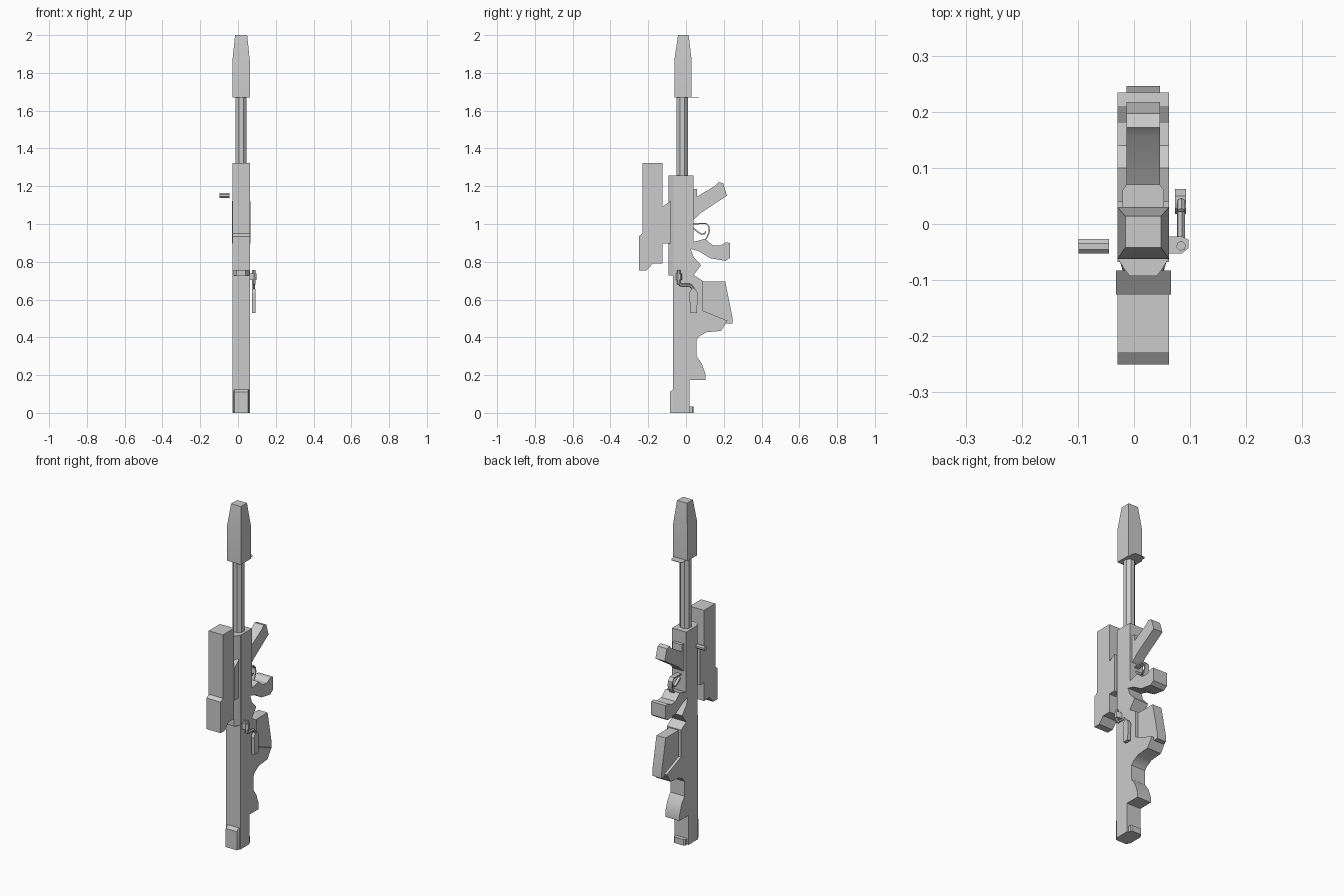
import bpy, bmesh, math
from mathutils import Vector

if "Cube" in bpy.data.objects:
    bpy.data.objects.remove(bpy.data.objects["Cube"])

CX = 0.0165            # centre plane of the long body
FULL, SLIM = 0.046, 0.03   # half widths


def finish(name, bm, smooth=True):
    bmesh.ops.recalc_face_normals(bm, faces=bm.faces)
    me = bpy.data.meshes.new(name)
    bm.to_mesh(me)
    bm.free()
    ob = bpy.data.objects.new(name, me)
    bpy.context.collection.objects.link(ob)
    if smooth:
        bpy.context.view_layer.objects.active = ob
        ob.select_set(True)
        bpy.ops.object.shade_smooth_by_angle(angle=math.radians(28))
        ob.select_set(False)
    return ob


def loft(name, rings, closed=True):
    """Bridge matching rings of 3D points and cap the ends."""
    bm = bmesh.new()
    vs = [[bm.verts.new(p) for p in r] for r in rings]
    n = len(rings[0])
    for a, b in zip(vs, vs[1:]):
        for i in range(n):
            bm.faces.new((a[i], a[(i + 1) % n], b[(i + 1) % n], b[i]))
    bm.faces.new(vs[0][::-1])
    bm.faces.new(vs[-1])
    return finish(name, bm)


def side(name, pts, half, cx=CX):
    """Side profile (y, z) extruded across x."""
    return loft(name, [[(x, y, z) for y, z in pts] for x in (cx - half, cx + half)])


def plan(name, pts, z0, z1):
    """Plan outline (x, y) extruded in z."""
    return loft(name, [[(x, y, z) for x, y in pts] for z in (z0, z1)])


def rect(x0, x1, y0, y1, z):
    return [(x0, y0, z), (x1, y0, z), (x1, y1, z), (x0, y1, z)]


def rod(name, a, b, r, sides):
    a, b = Vector(a), Vector(b)
    d = (b - a).normalized()
    u = d.orthogonal().normalized()
    v = d.cross(u)
    ang = [2 * math.pi * (i + 0.5) / sides for i in range(sides)]
    return loft(name, [[p + r * (u * math.cos(t) + v * math.sin(t)) for t in ang] for p in (a, b)])


def strap(name, path, thick, half):
    """Thin band following a side path."""
    ps = [Vector(p) for p in path]
    out = []
    for i, p in enumerate(ps):
        t = (ps[min(i + 1, len(ps) - 1)] - ps[max(i - 1, 0)]).normalized()
        out.append(p + Vector((-t.y, t.x)) * thick)
    rings = [[(x, q.x, q.y) for x, q in ((CX - half, a), (CX + half, a), (CX + half, b), (CX - half, b))]
             for a, b in zip(ps, out)]
    return loft(name, rings)


# stock, body and pistol grip in one silhouette
side("body_and_stock", [
    (-.068, 0), (.018, 0), (.018, .173), (.103, .173), (.103, .205), (.083, .262), (.056, .3),
    (.056, .387), (.07, .405), (.108, .427), (.185, .434), (.22, .488), (.088, .542),
    (.088, .7), (.04, .73), (.08, .782), (.04, .825), (.025, .868), (.07, .855), (.13, .818),
    (.21, .805), (.234, .822), (.234, .9), (.21, .902), (.18, .885), (.14, .888), (.1, .922),
    (.04, .905), (.04, 1.257), (-.063, 1.257), (-.063, .73), (-.068, .73)], FULL)

# chamfered receiver front
plan("receiver_front", [(CX - .046, -.06), (CX - .034, -.08), (CX - .024, -.093),
                        (CX + .024, -.093), (CX + .034, -.08), (CX + .046, -.06)], .727, 1.257)

# barrel and tapered muzzle
rod("barrel", (CX, -.02, 1.25), (CX, -.02, 1.68), .032, 8)
loft("muzzle", [rect(CX - .046, CX + .046, -.062, .03, 1.67),
                rect(CX - .046, CX + .046, -.062, .03, 1.865),
                rect(CX - .032, CX + .032, -.042, .014, 2.0)])
plan("muzzle_tab", [(CX - .037, .028), (CX + .037, .028), (CX + .037, .06), (CX + .03, .07),
                    (CX - .03, .07), (CX - .037, .06)], 1.67, 1.673)

# scope and mount
side("scope", [(-.23, 1.322), (-.23, .95), (-.25, .935), (-.25, .753), (-.21, .753),
               (-.177, .79), (-.125, .79), (-.125, 1.322)], FULL)
side("scope_mount", [(-.126, 1.09), (-.083, 1.122), (-.083, .898), (-.126, .898)], .049)

# foregrip with its mounting block
side("foregrip", [(.035, 1.185), (.058, 1.185), (.058, 1.145), (.155, 1.203), (.172, 1.222),
                  (.197, 1.215), (.217, 1.15), (.08, 1.06), (.055, 1.035), (.035, 1.02)], SLIM)

# trigger guard and trigger
strap("trigger_guard", [(.035, .997), (.075, .999), (.105, 1.0), (.118, .985), (.12, .96),
                        (.11, .935), (.098, .915)], .007, .014)
strap("trigger", [(.035, .975), (.06, .955), (.08, .942), (.1, .945), (.108, .958)], .008, .008)

# magazine
side("magazine", [(.08, .695), (.208, .695), (.246, .505), (.246, .472), (.218, .472),
                  (.2, .49), (.08, .53)], SLIM)

# butt pad and rear tab
loft("butt_pad", [[(CX - .042, -.065, z), (CX - .036, y, z), (CX + .036, y, z), (CX + .042, -.065, z)]
                  for z, y in ((0, -.086), (.11, -.086), (.125, -.069))])
plan("butt_tab", [(CX - .037, .015), (CX + .037, .015), (CX + .037, .034), (CX + .03, .041),
                  (CX - .03, .041), (CX - .037, .034)], 0, .035)

# bolt handle
plan("bolt_base", [(.055, -.053), (.085, -.053), (.097, -.043), (.097, -.028), (.085, -.022),
                   (.055, -.022)], .703, .738)
rod("bolt_knob", (.084, -.039, .68), (.084, -.039, .757), .009, 6)
bends = [(.084, -.039, .69), (.084, -.028, .677), (.084, .022, .677), (.084, .04, .655), (.084, .04, .64)]
for i, (a, b) in enumerate(zip(bends, bends[1:])):
    rod(f"bolt_arm_{i}", a, b, .0075, 6)
side("bolt_grip", [(.028, .655), (.05, .655), (.062, .635), (.058, .53), (.022, .53), (.018, .635)],
     .0095, .083)

# small side knob
rod("side_knob", (-.099, -.04, 1.15), (-.045, -.04, 1.15), .014, 8)
